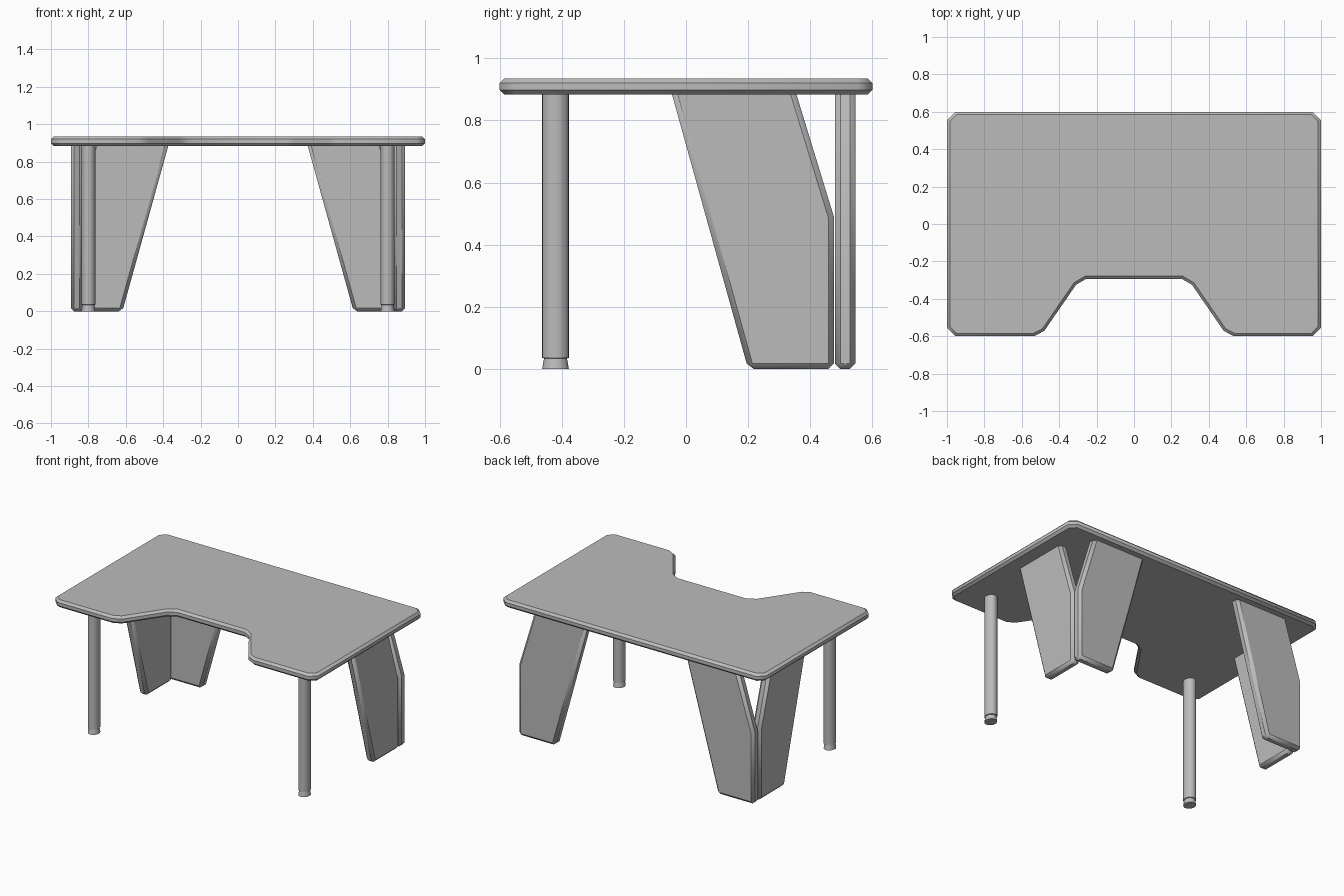
import bpy, bmesh, math
from mathutils import Vector

old = bpy.data.objects.get("Cube")
if old:
    bpy.data.objects.remove(old, do_unlink=True)

grey = bpy.data.materials.new("desk grey")
grey.use_nodes = True
GREY = (0.5, 0.5, 0.5, 1)
grey.diffuse_color = GREY
grey.node_tree.nodes["Principled BSDF"].inputs["Base Color"].default_value = GREY


def finish(name, bm, angle):
    """Turn a bmesh into a named, smooth shaded object."""
    bmesh.ops.recalc_face_normals(bm, faces=bm.faces)
    mesh = bpy.data.meshes.new(name)
    bm.to_mesh(mesh)
    bm.free()
    mesh.materials.append(grey)
    obj = bpy.data.objects.new(name, mesh)
    bpy.context.collection.objects.link(obj)
    bpy.ops.object.select_all(action='DESELECT')
    obj.select_set(True)
    bpy.context.view_layer.objects.active = obj
    bpy.ops.object.shade_smooth_by_angle(angle=math.radians(angle))
    return obj


def slab(name, outline, depth, bevel):
    """Extrude a 3D outline by a depth vector and soften its rims."""
    bm = bmesh.new()
    face = bm.faces.new([bm.verts.new(p) for p in outline])
    ext = bmesh.ops.extrude_face_region(bm, geom=[face])
    moved = [v for v in ext["geom"] if isinstance(v, bmesh.types.BMVert)]
    bmesh.ops.translate(bm, verts=moved, vec=Vector(depth))
    bmesh.ops.recalc_face_normals(bm, faces=bm.faces)
    obj = finish(name, bm, 50)
    mod = obj.modifiers.new("soft edges", 'BEVEL')
    mod.width = bevel
    mod.segments = 1
    mod.limit_method = 'ANGLE'
    mod.angle_limit = math.radians(50)
    # Bevel before the smoothing modifier, if there is one
    obj.modifiers.move(len(obj.modifiers) - 1, 0)
    return obj


# Table top with a cut-out at the front
half = [(0.257, -0.294), (0.31, -0.325), (0.48, -0.572), (0.535, -0.6),
        (0.955, -0.6), (1, -0.555), (1, 0.555), (0.955, 0.6)]
plan = half + [(-x, y) for x, y in reversed(half)]
slab("table_top", [(x, y, 0.883) for x, y in plan], (0, 0, 0.052), 0.015)

# Slanted panel profile: (distance from the corner edge, height)
panel = [(0, 0), (0, 0.49), (0.127, 0.905), (0.527, 0.905), (0.276, 0)]


def pole(name, cx, cy):
    """Round leg with a flared foot, turned from a profile."""
    profile = [(0.043, 0), (0.037, 0.034), (0.043, 0.036), (0.043, 0.89)]
    sides = 24
    bm = bmesh.new()
    rings = []
    for r, z in profile:
        ring = []
        for i in range(sides):
            a = math.tau * i / sides
            ring.append(bm.verts.new((cx + 0.87 * r * math.cos(a),
                                      cy + r * math.sin(a), z)))
        rings.append(ring)
    for low, high in zip(rings, rings[1:]):
        for i in range(sides):
            j = (i + 1) % sides
            bm.faces.new((low[i], low[j], high[j], high[i]))
    bm.faces.new(rings[0])
    bm.faces.new(rings[-1])
    finish(name, bm, 35)


for side, s in (("left", 1), ("right", -1)):
    # Panel along the side, its corner edge against the back panel
    slab(side + "_side_panel", [(s * 0.83, 0.476 - d, z) for d, z in panel],
         (s * 0.064, 0, 0), 0.018)
    # Panel along the back
    slab(side + "_back_panel", [(s * (0.894 - d), 0.479, z) for d, z in panel],
         (0, 0.067, 0), 0.018)
    pole(side + "_front_leg", s * 0.8, -0.42)
